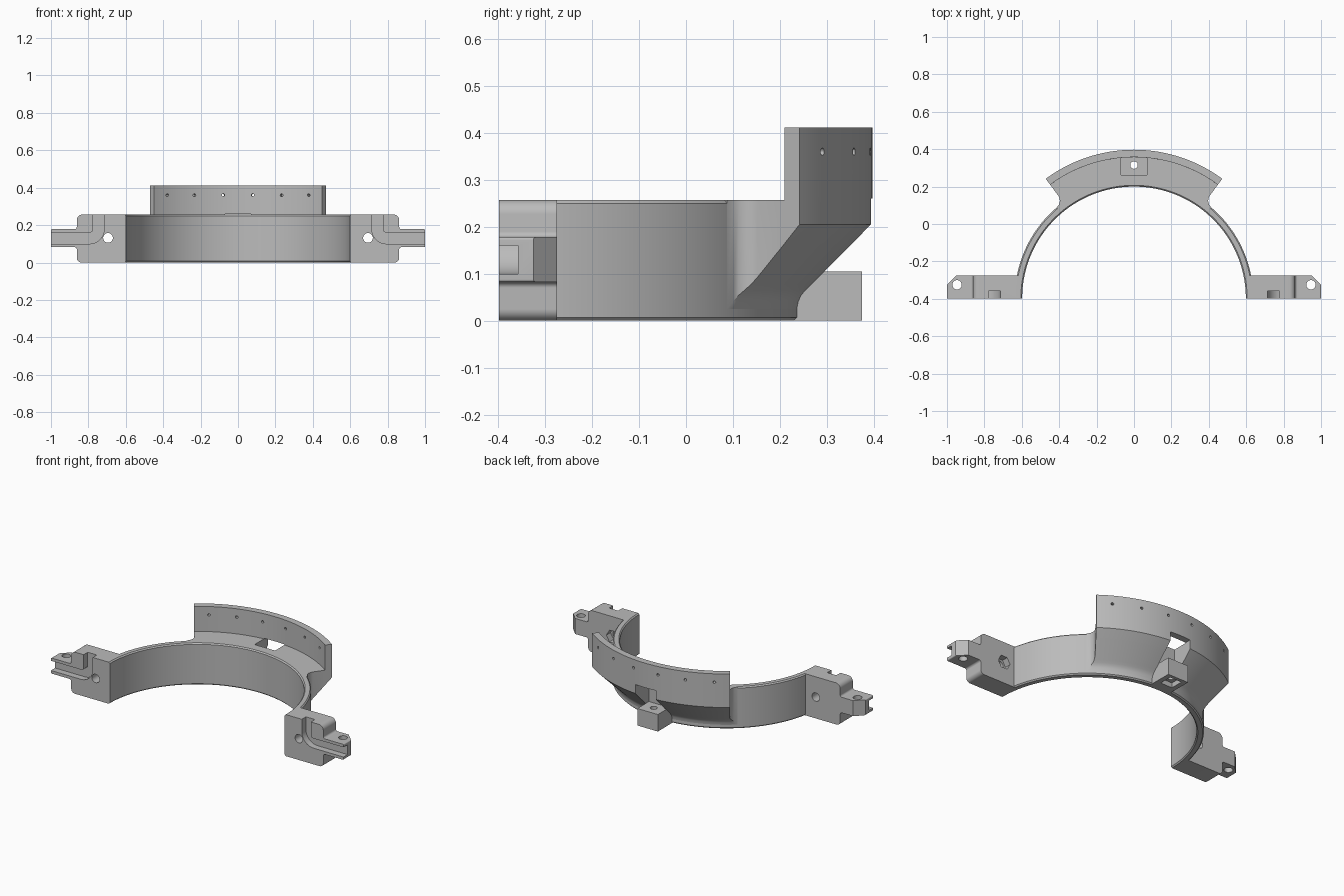
import bpy, bmesh
from math import sin, cos, tan, pi, radians, sqrt, acos
from mathutils import Matrix, Vector

cube = bpy.data.objects.get("Cube")
if cube:
    bpy.data.objects.remove(cube, do_unlink=True)

CY = -0.398                      # ring centre on y; also the flat front plane
R_IN, R_OUT, R_WALL, R_MAX = 0.598, 0.638, 0.755, 0.795
TOP, WALL_TOP = 0.257, 0.412
BACK = -0.275                    # rear face of the lugs

grey = bpy.data.materials.new("plain_grey")
grey.use_nodes = True
grey.diffuse_color = (0.5, 0.5, 0.5, 1)
grey.node_tree.nodes["Principled BSDF"].inputs["Base Color"].default_value = (0.5, 0.5, 0.5, 1)


def finish(bm, name):
    bmesh.ops.recalc_face_normals(bm, faces=bm.faces)
    mesh = bpy.data.meshes.new(name)
    bm.to_mesh(mesh)
    bm.free()
    ob = bpy.data.objects.new(name, mesh)
    bpy.context.collection.objects.link(ob)
    mesh.materials.append(grey)
    return ob


def prism(name, pts, axis, lo, hi):
    """Extrude a 2D outline along y (outline in xz) or z (outline in xy)."""
    bm = bmesh.new()
    place = (lambda u, v, t: (u, t, v)) if axis == "y" else (lambda u, v, t: (u, v, t))
    a = [bm.verts.new(place(u, v, lo)) for u, v in pts]
    b = [bm.verts.new(place(u, v, hi)) for u, v in pts]
    n = len(pts)
    bm.faces.new(a)
    bm.faces.new(b)
    for i in range(n):
        j = (i + 1) % n
        bm.faces.new((a[i], a[j], b[j], b[i]))
    return finish(bm, name)


def rect(x0, x1, y0, y1):
    return [(x0, y0), (x1, y0), (x1, y1), (x0, y1)]


def disc(x, y, r, n=24):
    return [(x + r * cos(2 * pi * i / n), y + r * sin(2 * pi * i / n)) for i in range(n)]


def rounded(corners, steps=6):
    """Outline from (x, y, radius) corners, each rounded by an arc."""
    out = []
    for i, (x, y, r) in enumerate(corners):
        p = Vector((x, y))
        if r == 0:
            out.append((x, y))
            continue
        d0 = (Vector(corners[i - 1][:2]) - p).normalized()
        d1 = (Vector(corners[(i + 1) % len(corners)][:2]) - p).normalized()
        half = acos(d0.dot(d1)) / 2
        centre = p + (d0 + d1).normalized() * (r / sin(half))
        s = p + d0 * (r / tan(half)) - centre
        e = p + d1 * (r / tan(half)) - centre
        for k in range(steps + 1):
            q = centre + s.lerp(e, k / steps).normalized() * r
            out.append((q.x, q.y))
    return out


def revolve(name, profile, half_angle, n):
    """Sweep an (r, z) profile round the ring centre; half_angle depends on r."""
    bm = bmesh.new()
    rows = []
    for k in range(n + 1):
        f = 2 * k / n - 1
        rows.append([bm.verts.new((r * sin(f * half_angle(r)), CY + r * cos(f * half_angle(r)), z))
                     for r, z in profile])
    m = len(profile)
    for a, b in zip(rows, rows[1:]):
        for i in range(m):
            j = (i + 1) % m
            bm.faces.new((a[i], a[j], b[j], b[i]))
    for row in (rows[0], rows[-1]):          # end caps as strips
        for i in range(m // 2 - 1):
            bm.faces.new((row[i], row[i + 1], row[m - 2 - i], row[m - 1 - i]))
    return finish(bm, name)


def cut(ob, cutter):
    cutter.hide_render = True
    mod = ob.modifiers.new("cut", "BOOLEAN")
    mod.operation, mod.solver, mod.object = "DIFFERENCE", "EXACT", cutter
    bpy.context.view_layer.objects.active = ob
    bpy.ops.object.modifier_apply(modifier=mod.name)
    bpy.data.objects.remove(cutter, do_unlink=True)


parts = []

# Half ring with softened rims
c = 0.007
parts.append(revolve("half_ring", [
    (R_IN, c), (R_IN + c, 0), (R_OUT - c, 0), (R_OUT, c),
    (R_OUT, TOP - c), (R_OUT - c, TOP), (R_IN + c, TOP), (R_IN, TOP - c)],
    lambda r: pi / 2, 96))

# Flared shelf and upright wall, filleted into the ring at both ends
FILLET = 0.045


def flare_angle(r):
    d = min(max(r - R_OUT, 0), FILLET)
    extra = FILLET - sqrt(FILLET ** 2 - (FILLET - d) ** 2)
    return radians(36.4) + extra / r


under = [(0.62, 0.02), (R_OUT, 0.025), (0.641, 0.041), (0.647, 0.054), (0.656, 0.065),
         (0.668, 0.077), (0.683, 0.092), (R_WALL, 0.164), (R_WALL + 0.0002, 0.1642), (R_MAX, 0.205)]
over = [(r, TOP if r <= R_WALL else WALL_TOP) for r, z in under]
flare = revolve("flared_wall", under + over[::-1], flare_angle, 48)
cut(flare, prism("window_cutter", rect(-0.07, 0.07, 0.262, 0.5), "z", -0.1, TOP + 0.003))
for deg in (-30, -18, -6, 6, 18, 30):
    pin = prism("pin_hole_cutter", disc(0, 0.36, 0.008, 12), "y", 0.3, 0.45)
    pivot = Matrix.Translation((0, CY, 0))
    pin.data.transform(pivot @ Matrix.Rotation(radians(deg), 4, "Z") @ pivot.inverted())
    cut(flare, pin)
parts.append(flare)

# Screw post behind the ring, with a square nut pocket underneath
post = prism("screw_post", rect(-0.07, 0.07, 0.225, 0.375), "z", 0, 0.105)
cut(post, prism("post_hole_cutter", disc(0, 0.315, 0.02), "z", -0.1, 0.2))
cut(post, prism("nut_pocket_cutter", rect(-0.04, 0.04, 0.275, 0.355), "z", -0.1, 0.03))
parts.append(post)

# End lugs with tabs, cable channels and bolt holes
lug_outline = rounded([
    (0.615, 0, 0), (0.862, 0, 0.025), (0.862, 0.082, 0.012), (1, 0.082, 0.006),
    (1, 0.178, 0.006), (0.862, 0.178, 0.012), (0.862, TOP, 0.03), (0.615, TOP, 0)])
channel = rounded([
    (0.715, 0.3, 0), (0.715, 0.1, 0.08), (1.1, 0.1, 0), (1.1, 0.16, 0),
    (0.777, 0.16, 0.015), (0.777, 0.3, 0)], 10)
for side, s in (("left", 1), ("right", -1)):
    def flip(pts):
        return [(s * x, y) for x, y in pts]
    lug = prism(side + "_lug", flip(lug_outline), "y", CY, BACK)
    cut(lug, prism("channel_cutter", flip(channel), "y", CY - 0.1, -0.358))
    cut(lug, prism("corner_cutter", flip([(0.95, BACK), (1.0, BACK - 0.05), (1.1, BACK - 0.15),
                                          (1.1, 0), (0.95, 0)]), "z", -0.1, 0.4))
    cut(lug, prism("tab_hole_cutter", flip(disc(0.946, -0.325, 0.025)), "z", -0.1, 0.4))
    cut(lug, prism("bolt_hole_cutter", flip(disc(0.695, 0.132, 0.026)), "y", -0.6, 0))
    if s > 0:
        cut(lug, prism("hex_pocket_cutter", disc(0.695, 0.132, 0.042, 6), "y", BACK - 0.04, 0))
    parts.append(lug)

# Smooth curves, sharp edges
bpy.ops.object.select_all(action="DESELECT")
for ob in parts:
    ob.select_set(True)
bpy.context.view_layer.objects.active = parts[0]
bpy.ops.object.shade_smooth_by_angle(angle=radians(30))
